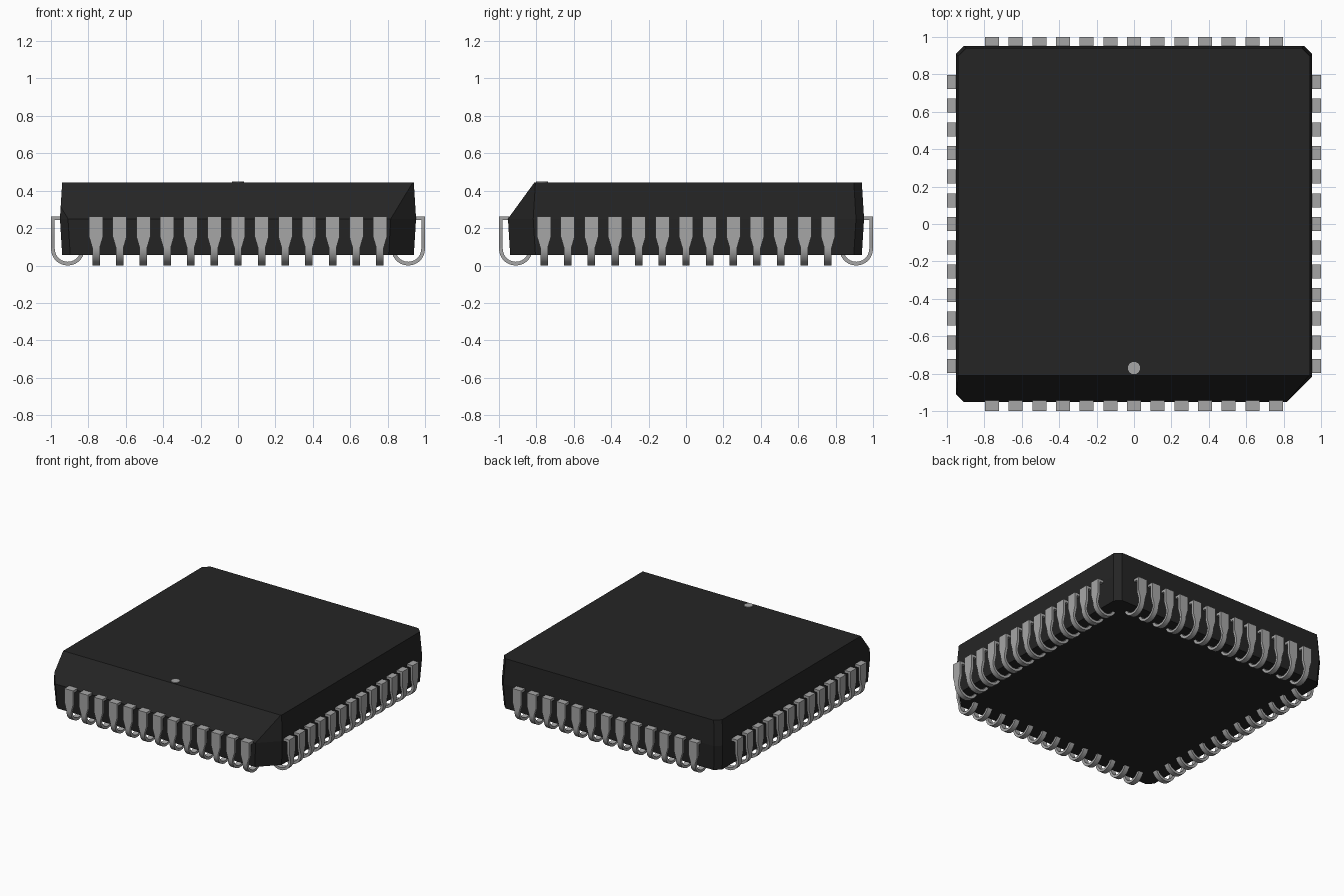
import bpy, bmesh, math
from mathutils import Vector

cube = bpy.data.objects.get("Cube")
if cube:
    bpy.data.objects.remove(cube, do_unlink=True)


def material(name, rgb):
    m = bpy.data.materials.new(name)
    m.use_nodes = True
    m.diffuse_color = (*rgb, 1)
    m.node_tree.nodes["Principled BSDF"].inputs["Base Color"].default_value = (*rgb, 1)
    return m


def finish(bm, name, mat):
    bmesh.ops.recalc_face_normals(bm, faces=bm.faces)
    mesh = bpy.data.meshes.new(name)
    bm.to_mesh(mesh)
    bm.free()
    mesh.materials.append(mat)
    obj = bpy.data.objects.new(name, mesh)
    bpy.context.collection.objects.link(obj)
    return obj


black = material("black plastic", (0.018, 0.018, 0.018))
grey = material("grey metal", (0.38, 0.38, 0.38))

BOTTOM, MID, TOP = 0.057, 0.25, 0.445


def outline(half):
    """Square with three small cut corners and one large one (front left)."""
    pts = []
    for sx, sy, cut in ((1, -1, 0.135), (1, 1, 0.043), (-1, 1, 0.043), (-1, -1, 0.043)):
        a = (sx * (half - cut), sy * half)
        b = (sx * half, sy * (half - cut))
        pts += [a, b] if sx * sy < 0 else [b, a]
    return pts


# Body: three stacked outlines, then the sloped front sliced off
bm = bmesh.new()
rings = [[bm.verts.new((x, y, z)) for x, y in outline(h)]
         for z, h in ((BOTTOM, 0.94), (MID, 0.952), (TOP, 0.94))]
bm.faces.new(rings[0])
bm.faces.new(rings[2])
for low, high in zip(rings, rings[1:]):
    for i in range(8):
        j = (i + 1) % 8
        bm.faces.new((low[i], low[j], high[j], high[i]))
slope_start, slope_end = Vector((0, -0.952, MID)), Vector((0, -0.81, TOP))
along = slope_end - slope_start
cut = bmesh.ops.bisect_plane(bm, geom=bm.verts[:] + bm.edges[:] + bm.faces[:], dist=1e-5,
                             plane_co=slope_start, plane_no=(0, -along.z, along.y),
                             clear_outer=True)
bmesh.ops.holes_fill(bm, edges=[e for e in bm.edges if e.is_boundary], sides=0)
finish(bm, "body", black)

# Orientation dot on the top face
bm = bmesh.new()
bmesh.ops.create_cone(bm, cap_ends=True, segments=32, radius1=0.033, radius2=0.033, depth=0.008)
bmesh.ops.translate(bm, verts=bm.verts, vec=(0, -0.77, TOP + 0.001))
finish(bm, "orientation_dot", grey)

# Lead section: (outer distance, outer z, inner distance, inner z, half width)
OUT, THICK, ARC_R, WIDE, NARROW = 1.0, 0.02, 0.09, 0.0375, 0.02
section = [(0.92, 0.263, 0.92, 0.243, WIDE),
           (OUT, 0.263, OUT - THICK, 0.243, WIDE),
           (OUT, 0.155, OUT - THICK, 0.155, WIDE),
           (OUT, 0.095, OUT - THICK, 0.095, NARROW)]
for i in range(15):
    a = math.pi * i / 14
    c, s = math.cos(a), math.sin(a)
    r = ARC_R - THICK
    section.append((OUT - ARC_R + ARC_R * c, ARC_R - ARC_R * s,
                    OUT - ARC_R + r * c, ARC_R - r * s, NARROW))

# One row of thirteen hooked leads along the front
bm = bmesh.new()
for n in range(-6, 7):
    x = n * 0.1265
    loops = [[bm.verts.new(p) for p in ((x - w, -do, zo), (x + w, -do, zo),
                                        (x + w, -di, zi), (x - w, -di, zi))]
             for do, zo, di, zi, w in section]
    bm.faces.new(loops[0])
    bm.faces.new(loops[-1])
    for a, b in zip(loops, loops[1:]):
        for i in range(4):
            j = (i + 1) % 4
            bm.faces.new((a[i], a[j], b[j], b[i]))
front = finish(bm, "front_leads", grey)
bpy.ops.object.select_all(action='DESELECT')
front.select_set(True)
bpy.context.view_layer.objects.active = front
bpy.ops.object.shade_smooth_by_angle(angle=math.radians(30))

# The same row turned onto the other three sides
for k, name in enumerate(("left_leads", "back_leads", "right_leads"), 1):
    row = bpy.data.objects.new(name, front.data)
    row.rotation_euler.z = k * math.pi / 2
    bpy.context.collection.objects.link(row)
